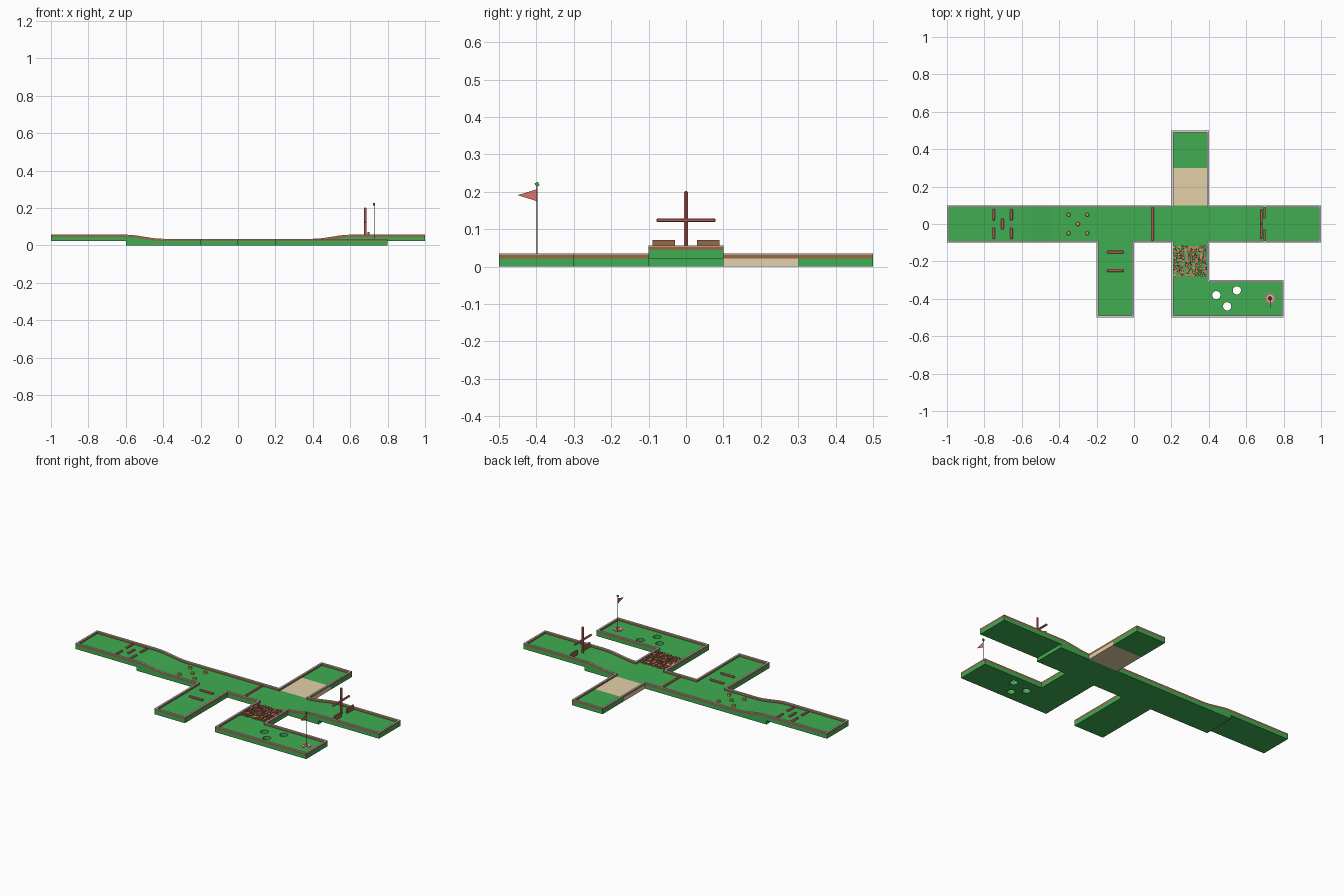
import bpy, bmesh, math, random
from mathutils import Matrix

if "Cube" in bpy.data.objects:
    bpy.data.objects.remove(bpy.data.objects["Cube"])
random.seed(4)

def mat(name, c):
    m = bpy.data.materials.new(name)
    m.diffuse_color = (*c, 1)
    m.use_nodes = True
    m.node_tree.nodes["Principled BSDF"].inputs["Base Color"].default_value = m.diffuse_color
    return m

GREEN = mat("turf_green", (0.052, 0.42, 0.085))
BROWN = mat("wood_brown", (0.31, 0.14, 0.06))
CAP = mat("kerb_pale_grey", (0.72, 0.66, 0.64))
RED = mat("soft_red", (0.70, 0.17, 0.16))
TAN = mat("sand_tan", (0.78, 0.64, 0.40))
YELLOW = mat("peg_yellow", (0.85, 0.55, 0.06))
DARK = mat("pole_dark", (0.06, 0.06, 0.065))
PALE = mat("cup_pale", (0.75, 0.72, 0.70))
ORANGE = mat("stone_orange", (0.68, 0.27, 0.11))

F, RISE, WT = 0.022, 0.022, 0.01      # floor, ramp rise, wall thickness
WH, CH = 0.010, 0.003                 # wall height, pale cap height

def floor_z(x):
    t = min(max((abs(x) - 0.4) / 0.2, 0), 1)
    return F + RISE * t * t * (3 - 2 * t)

def finish(name, bm, *mats):
    bmesh.ops.recalc_face_normals(bm, faces=bm.faces[:])
    me = bpy.data.meshes.new(name)
    bm.to_mesh(me)
    bm.free()
    for m in mats:
        me.materials.append(m)
    o = bpy.data.objects.new(name, me)
    bpy.context.collection.objects.link(o)
    return o

def add_box(bm, x0, x1, y0, y1, z0, z1, rot=None):
    M = Matrix.Translation(((x0 + x1) / 2, (y0 + y1) / 2, (z0 + z1) / 2))
    if rot:
        M = M @ rot
    M = M @ Matrix.Diagonal((x1 - x0, y1 - y0, z1 - z0, 1))
    return bmesh.ops.create_cube(bm, size=1, matrix=M)["verts"]

def box(name, m, *d):
    bm = bmesh.new()
    add_box(bm, *d)
    return finish(name, bm, m)

def cyl(name, m, x, y, z0, z1, r, n=24, r2=None):
    bm = bmesh.new()
    bmesh.ops.create_cone(bm, cap_ends=True, segments=n, radius1=r, radius2=r if r2 is None else r2,
                          depth=z1 - z0, matrix=Matrix.Translation((x, y, (z0 + z1) / 2)))
    return finish(name, bm, m)

def prism(name, m, pts, offset):
    bm = bmesh.new()
    f = bm.faces.new([bm.verts.new(p) for p in pts])
    ext = bmesh.ops.extrude_face_region(bm, geom=[f])["geom"]
    bmesh.ops.translate(bm, vec=offset, verts=[v for v in ext if isinstance(v, bmesh.types.BMVert)])
    return finish(name, bm, m)

# main fairway: one side profile with raised ends and smooth ramps
ramp = [0.4 + 0.2 * i / 8 for i in range(9)]
xs = [-1] + [-x for x in reversed(ramp)] + ramp + [1]
profile = [(x, floor_z(x)) for x in xs] + [(1, RISE), (0.6, RISE), (0.6, 0), (-0.6, 0), (-0.6, RISE), (-1, RISE)]
prism("main_fairway", GREEN, [(x, -0.1, z) for x, z in profile], (0, 0.2, 0))

# side branches
box("left_branch", GREEN, -0.2, 0, -0.5, -0.1, 0, F)
box("right_branch", GREEN, 0.2, 0.4, -0.5, -0.1, 0, F)
box("sand_trap", TAN, 0.2, 0.4, 0.1, 0.3, 0, F)
box("back_branch", GREEN, 0.2, 0.4, 0.3, 0.5, 0, F)
putting = box("putting_green", GREEN, 0.4, 0.8, -0.5, -0.3, 0, F)

# three open holes and the cup recess
holes = [(0.44, -0.38, 0.022, -0.1), (0.55, -0.355, 0.022, -0.1),
         (0.498, -0.44, 0.022, -0.1), (0.728, -0.398, 0.018, 0.006)]
for x, y, r, z0 in holes:
    cutter = cyl("hole_cutter", GREEN, x, y, z0, 0.1, r)
    cutter.hide_render = True
    cutter.hide_viewport = True
    b = putting.modifiers.new("hole", "BOOLEAN")
    b.operation, b.solver, b.object = "DIFFERENCE", "EXACT", cutter

# kerbs: brown walls that follow the fairway height, with a pale cap layer
walls = [(-1, 0.2, 0.1, -1), (0.4, 1, 0.1, -1), (-1, -0.2, -0.1, 1), (0, 0.2, -0.1, 1), (0.4, 1, -0.1, 1),
         (-0.2, 0, -0.5, 1), (0.2, 0.8, -0.5, 1), (0.4, 0.8, -0.3, -1), (0.2, 0.4, 0.5, -1)]
ends = [(-1, -0.1, 0.1, 1), (1, -0.1, 0.1, -1), (-0.2, -0.5, -0.09, 1), (0, -0.5, -0.09, -1),
        (0.2, -0.5, -0.09, 1), (0.4, -0.31, -0.09, -1), (0.8, -0.5, -0.3, -1),
        (0.2, 0.09, 0.5, 1), (0.4, 0.09, 0.5, -1)]
rects = [(a, b, min(y, y + s * WT), max(y, y + s * WT)) for a, b, y, s in walls]
rects += [(min(x, x + s * WT), max(x, x + s * WT), a, b) for x, a, b, s in ends]

def kerb(name, m, lift, h):
    bm = bmesh.new()
    for x0, x1, y0, y1 in rects:
        cuts = [x0] + [x for x in xs if x0 + 0.001 < x < x1 - 0.001] + [x1]
        loops = []
        for x in cuts:
            z = (floor_z(x) if abs(y0 + y1) < 0.21 else F) + lift
            loops.append([bm.verts.new(p) for p in ((x, y0, z), (x, y1, z), (x, y1, z + h), (x, y0, z + h))])
        for a, b in zip(loops, loops[1:]):
            for i in range(4):
                bm.faces.new((a[i], a[(i + 1) % 4], b[(i + 1) % 4], b[i]))
        bm.faces.new(loops[0])
        bm.faces.new(loops[-1])
    return finish(name, bm, m)

kerb("kerb_walls", BROWN, 0, WH)
kerb("kerb_caps", CAP, WH, CH)

# red bars with rounded edges
def bar(name, x, y, lx, ly, z, h=0.01):
    o = box(name, RED, x - lx / 2, x + lx / 2, y - ly / 2, y + ly / 2, z, z + h)
    m = o.modifiers.new("round", "BEVEL")
    m.width, m.segments = 0.003, 1
    return o

for x, y in ((-0.75, 0.05), (-0.75, -0.05), (-0.703, 0), (-0.655, 0.05), (-0.655, -0.05)):
    bar("chicane_bar", x, y, 0.014, 0.06, floor_z(x))
for y in (-0.15, -0.25):
    bar("branch_bar", -0.1, y, 0.09, 0.014, F)
bar("cross_bar", 0.1, 0, 0.014, 0.176, F)

# yellow pegs
for x, y in ((-0.35, 0.05), (-0.25, 0.05), (-0.3, 0), (-0.35, -0.05), (-0.25, -0.05)):
    cyl("peg", YELLOW, x, y, F, F + 0.012, 0.011, 10, 0.008)

# rough patch of small tilted stones: red or orange tops, brown sides
bm = bmesh.new()
for i in range(9):
    for j in range(9):
        x = 0.221 + i * 0.0195 + random.uniform(-0.003, 0.003)
        y = -0.273 + j * 0.0185 + random.uniform(-0.003, 0.003)
        s = random.uniform(0.006, 0.008)
        h = random.uniform(0.006, 0.011)
        rot = Matrix.Rotation(random.uniform(0, 3.14), 4, "Z") @ Matrix.Rotation(random.uniform(-0.25, 0.25), 4, "X")
        add_box(bm, x - s, x + s, y - s, y + s, F - 0.002, F + h, rot)
bm.normal_update()
for f in bm.faces:
    f.material_index = random.choice((1, 2)) if f.normal.z > 0.6 else 0
finish("rough_stones", bm, BROWN, RED, ORANGE)

# gate blocks and the four-armed rotor in front of them
for s in (-1, 1):
    a, b = sorted((s * 0.03, s * 0.09))
    box("gate_block", BROWN, 0.692, 0.702, a, b, F + RISE, 0.071)
bar("rotor_upright", 0.68, 0, 0.013, 0.01, 0.045, 0.157)
bar("rotor_crossarm", 0.68, 0, 0.013, 0.158, 0.119, 0.01)

# cup: red rim, pale lining, dark centre
hx, hy = 0.728, -0.398
def ring(name, m, r0, r1, z0, z1, n=24):
    bm = bmesh.new()
    sec = [(r0, z0), (r1, z0), (r1, z1), (r0, z1)]
    loops = [[bm.verts.new((hx + r * math.cos(2 * math.pi * k / n), hy + r * math.sin(2 * math.pi * k / n), z))
              for r, z in sec] for k in range(n)]
    for k in range(n):
        a, b = loops[k], loops[(k + 1) % n]
        for i in range(4):
            bm.faces.new((a[i], a[(i + 1) % 4], b[(i + 1) % 4], b[i]))
    return finish(name, bm, m)

ring("cup_rim", RED, 0.0175, 0.027, F, F + 0.002)
ring("cup_lining", PALE, 0.0105, 0.018, 0.006, F + 0.001)
cyl("cup_base", DARK, hx, hy, 0.006, 0.008, 0.012)

# flag
cyl("flag_pole", DARK, hx, hy, 0.008, 0.217, 0.0016, 8)
prism("flag", RED, [(hx - 0.001, hy, 0.207), (hx - 0.001, hy, 0.175), (hx - 0.001, hy - 0.052, 0.191)], (0.002, 0, 0))
bm = bmesh.new()
add_box(bm, hx - 0.005, hx + 0.005, hy - 0.005, hy + 0.005, 0.215, 0.225, Matrix.Rotation(0.5, 4, "X"))
finish("pole_tip", bm, GREEN)
